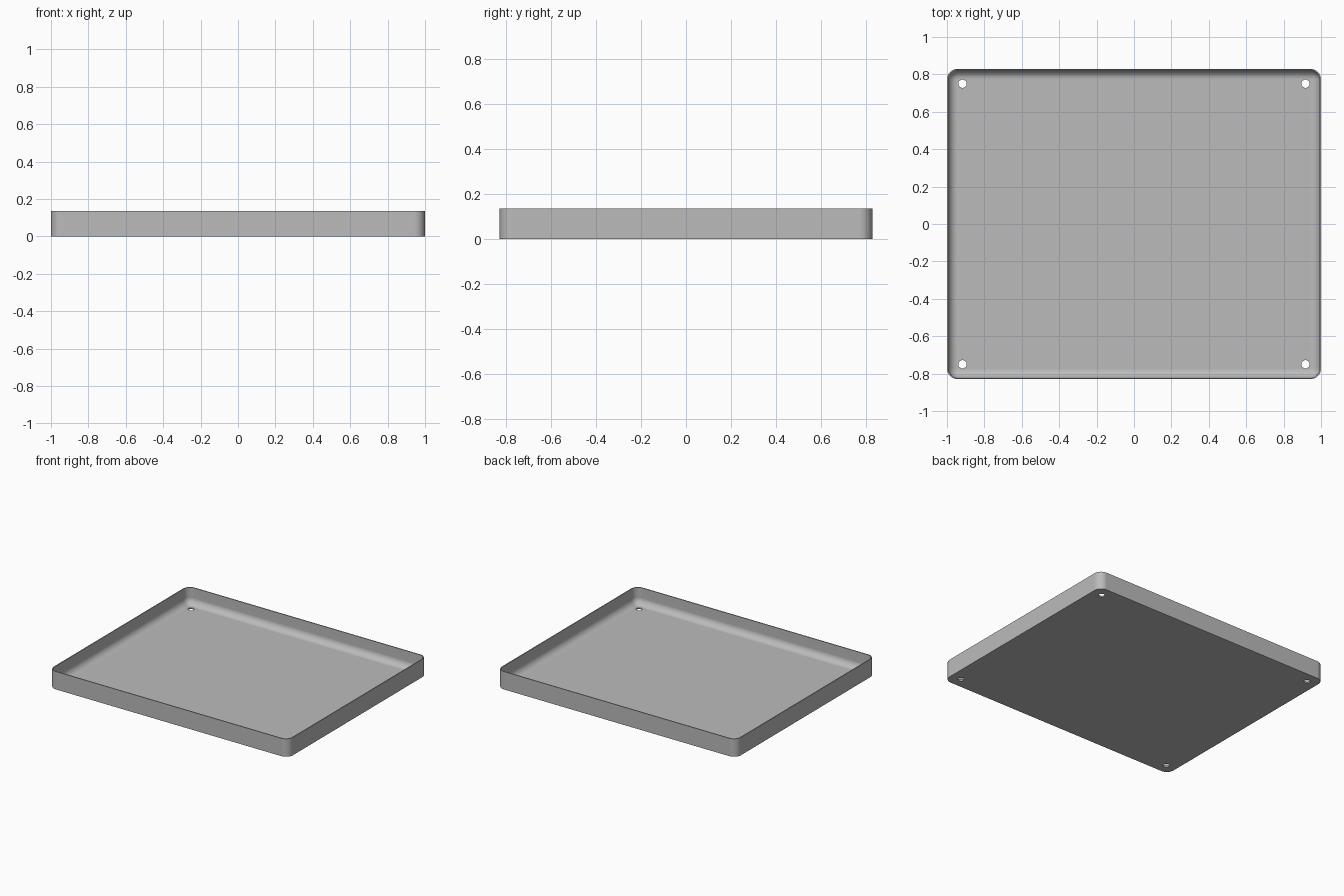
import bpy, bmesh, math

cube = bpy.data.objects.get("Cube")
if cube:
    bpy.data.objects.remove(cube, do_unlink=True)

HALF_X, HALF_Y, HEIGHT = 1.0, 0.83, 0.135
CORNER, WALL, FLOOR = 0.058, 0.007, 0.01
FILLET = CORNER - WALL - 0.001
HOLE_X, HOLE_Y, HOLE_R = 0.917, 0.75, 0.022
STEPS = 10

grey = bpy.data.materials.new("plain grey")
grey.use_nodes = True
grey.diffuse_color = (0.5, 0.5, 0.5, 1)
grey.node_tree.nodes["Principled BSDF"].inputs["Base Color"].default_value = (0.5, 0.5, 0.5, 1)


def rounded_ring(bm, inset, z):
    """Rounded rectangle, pulled in by inset, as a loop of vertices."""
    r = CORNER - inset
    ring = []
    for quarter, (sx, sy) in enumerate([(1, 1), (-1, 1), (-1, -1), (1, -1)]):
        for i in range(STEPS + 1):
            a = (quarter + i / STEPS) * math.pi / 2
            x = sx * (HALF_X - CORNER) + r * math.cos(a)
            y = sy * (HALF_Y - CORNER) + r * math.sin(a)
            ring.append(bm.verts.new((x, y, z)))
    return ring


# Tray section: outer wall, rim, inner wall, then a rounded fillet to the floor
profile = [(0, 0), (0, HEIGHT), (WALL, HEIGHT)]
for i in range(STEPS + 1):
    a = i / STEPS * math.pi / 2
    profile.append((WALL + FILLET * (1 - math.cos(a)), FLOOR + FILLET * (1 - math.sin(a))))

bm = bmesh.new()
rings = [rounded_ring(bm, inset, z) for inset, z in profile]
for low, high in zip(rings, rings[1:]):
    for i in range(len(low)):
        j = (i + 1) % len(low)
        bm.faces.new((low[i], low[j], high[j], high[i]))
bm.faces.new(rings[0][::-1])
bm.faces.new(rings[-1])
bmesh.ops.recalc_face_normals(bm, faces=bm.faces[:])
mesh = bpy.data.meshes.new("tray")
bm.to_mesh(mesh)
bm.free()
mesh.materials.append(grey)
tray = bpy.data.objects.new("tray", mesh)
bpy.context.collection.objects.link(tray)

# Four round corner holes through the floor
bm = bmesh.new()
for sx in (-1, 1):
    for sy in (-1, 1):
        made = bmesh.ops.create_cone(bm, cap_ends=True, segments=32,
                                     radius1=HOLE_R, radius2=HOLE_R, depth=0.1)
        bmesh.ops.translate(bm, verts=made["verts"], vec=(sx * HOLE_X, sy * HOLE_Y, 0))
cut_mesh = bpy.data.meshes.new("hole_cutter")
bm.to_mesh(cut_mesh)
bm.free()
cut_mesh.materials.append(grey)
cutter = bpy.data.objects.new("hole_cutter", cut_mesh)
cutter.hide_render = True
bpy.context.collection.objects.link(cutter)

bpy.ops.object.select_all(action="DESELECT")
tray.select_set(True)
bpy.context.view_layer.objects.active = tray
cut = tray.modifiers.new("holes", "BOOLEAN")
cut.operation, cut.solver, cut.object = "DIFFERENCE", "EXACT", cutter
bpy.ops.object.modifier_apply(modifier=cut.name)
bpy.data.objects.remove(cutter, do_unlink=True)

# Smooth curves, crisp edges, flat floor
bpy.ops.object.shade_smooth_by_angle(angle=math.radians(35))
flat = tray.modifiers.new("flat_floor", "WEIGHTED_NORMAL")
flat.keep_sharp = True
